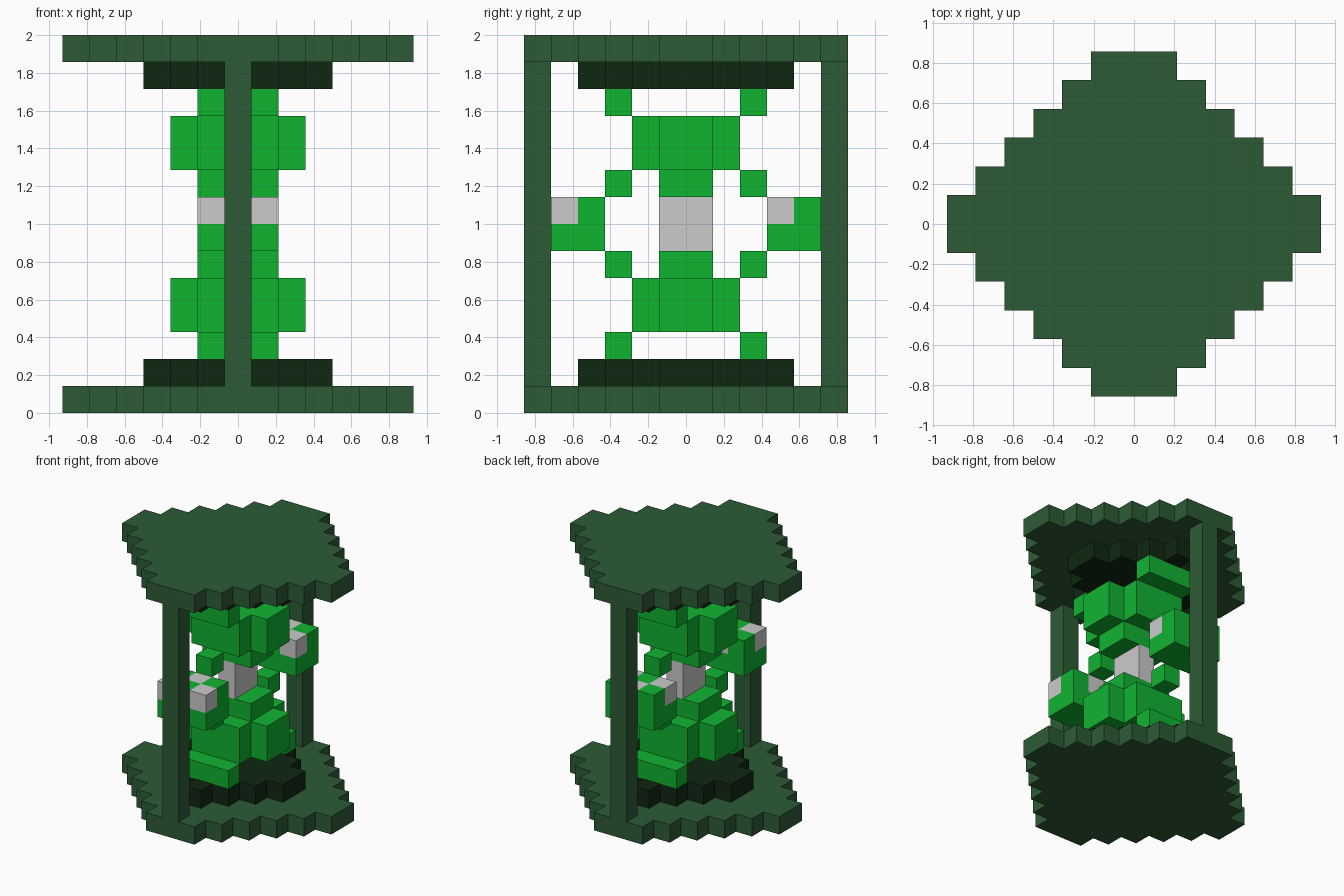
import bpy, bmesh

if "Cube" in bpy.data.objects:
    bpy.data.objects.remove(bpy.data.objects["Cube"])

U = 1 / 7  # one block


def material(name, rgb):
    m = bpy.data.materials.new(name)
    m.diffuse_color = (*rgb, 1)
    m.use_nodes = True
    m.node_tree.nodes["Principled BSDF"].inputs["Base Color"].default_value = m.diffuse_color
    return m


FRAME = material("dark_green", (0.026, 0.105, 0.036))
CAP = material("deep_green", (0.0048, 0.0203, 0.0058))
GREEN = material("bright_green", (0.0052, 0.456, 0.031))


def finish(name, bm, mat):
    bmesh.ops.recalc_face_normals(bm, faces=bm.faces)
    me = bpy.data.meshes.new(name)
    bm.to_mesh(me)
    bm.free()
    ob = bpy.data.objects.new(name, me)
    bpy.context.collection.objects.link(ob)
    if mat:
        me.materials.append(mat)
    return ob


def prism(name, widths, z0, z1, mat):
    """Stepped diamond: half-widths in x for each block row away from y = 0."""
    quarter = []
    for i, w in enumerate(widths):
        quarter += [(w, i), (w, i + 1)]
    quarter = quarter[1:]
    right = [(x, -y) for x, y in reversed(quarter)] + quarter
    outline = right + [(-x, y) for x, y in reversed(right)]
    bm = bmesh.new()
    face = bm.faces.new([bm.verts.new((x * U, y * U, z0 * U)) for x, y in outline])
    ext = bmesh.ops.extrude_face_region(bm, geom=[face])
    top = [v for v in ext["geom"] if isinstance(v, bmesh.types.BMVert)]
    bmesh.ops.translate(bm, verts=top, vec=(0, 0, (z1 - z0) * U))
    return finish(name, bm, mat)


def blocks(name, boxes, mat):
    """Boxes given as (x0, x1, y0, y1, z0, z1) in block units."""
    bm = bmesh.new()
    for x0, x1, y0, y1, z0, z1 in boxes:
        vs = bmesh.ops.create_cube(bm, size=1)["verts"]
        bmesh.ops.scale(bm, vec=((x1 - x0) * U, (y1 - y0) * U, (z1 - z0) * U), verts=vs)
        bmesh.ops.translate(bm, verts=vs, vec=((x0 + x1) * U / 2, (y0 + y1) * U / 2, (z0 + z1) * U / 2))
    return finish(name, bm, mat)


# Top and bottom halves mirror each other about z = 7
for half in ("bottom", "top"):
    def span(a, b):
        return (a, b) if half == "bottom" else (14 - b, 14 - a)

    prism(half + "_plate", [6.5, 5.5, 4.5, 3.5, 2.5, 1.5], *span(0, 1), FRAME)
    prism(half + "_cap", [3.5, 2.5, 1.5, 0.5], *span(1, 2), CAP)
    prism(half + "_bulb", [2.5, 1.5], *span(3, 5), GREEN)
    prism(half + "_neck", [1.5], *span(5, 6), GREEN)
    # Rim bars by the cap and small cubes by the neck
    blocks(half + "_rim_bars", [(-1.5, 1.5, y, y + 1, *span(2, 3)) for y in (-3, 2)], GREEN)
    blocks(half + "_neck_cubes", [(-0.5, 0.5, y, y + 1, *span(5, 6)) for y in (-3, 2)], GREEN)

# Grey core between the two necks
prism("core", [0.5], 6, 8, None)

# Front and back: pillar and checkered side block
for side, y in (("front", -5), ("back", 3)):
    py = -6 if side == "front" else 5
    blocks(side + "_pillar", [(-0.5, 0.5, py, py + 1, 1, 13)], FRAME)
    grey, green = [], [(-1.5, 1.5, y, y + 2, 6, 7)]
    for row in range(2):
        for x in (-1, 0, 1):
            target = grey if (x + row) % 2 else green
            target.append((x - 0.5, x + 0.5, y + row, y + row + 1, 7, 8))
    blocks(side + "_block", green, GREEN)
    blocks(side + "_block_checks", grey, None)
